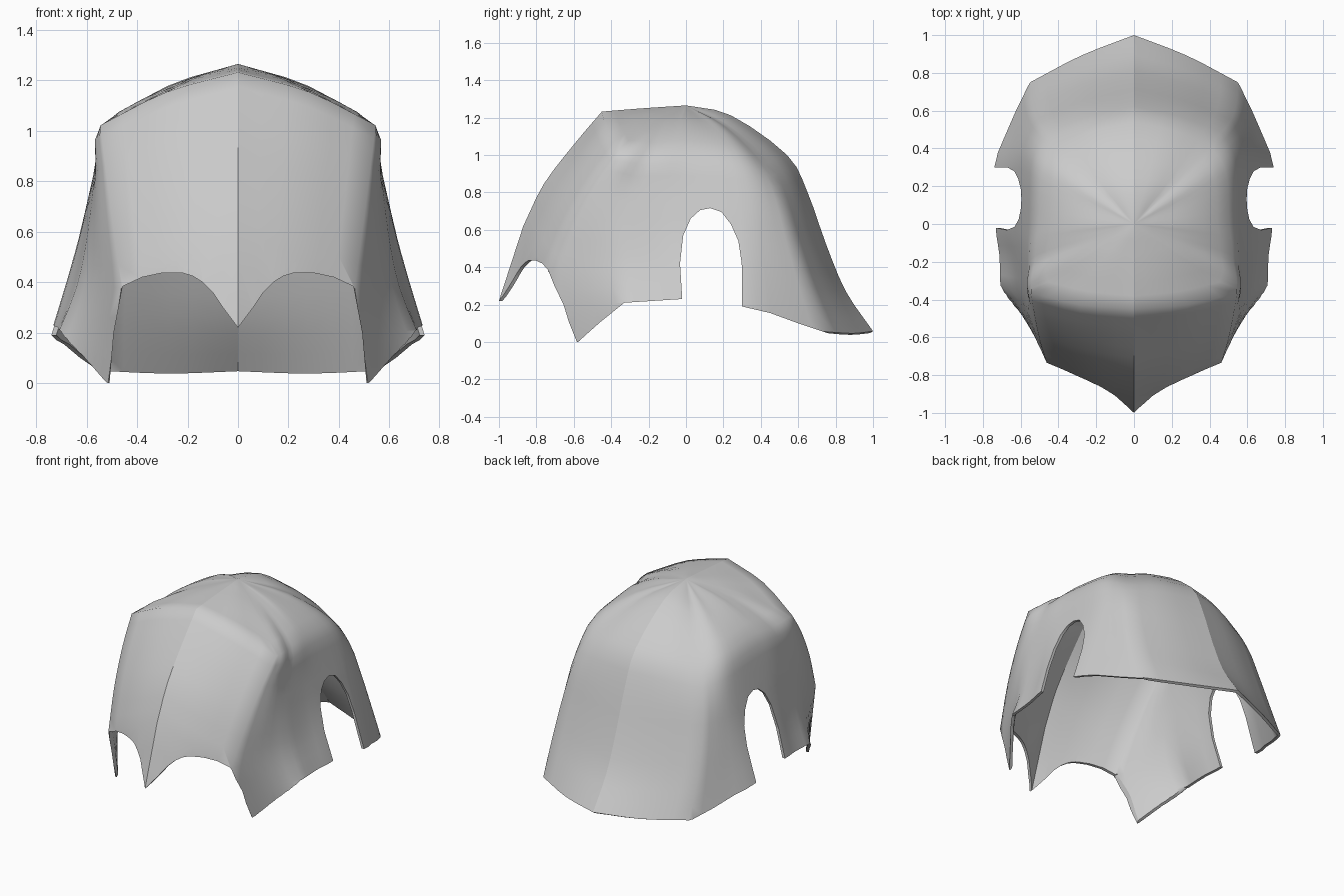
import bpy
import bmesh
from mathutils import Vector

if "Cube" in bpy.data.objects:
    bpy.data.objects.remove(bpy.data.objects["Cube"], do_unlink=True)

APEX = Vector((0, 0, 1.265))
STEPS = 3


def link(name, bm):
    mesh = bpy.data.meshes.new(name)
    bm.to_mesh(mesh)
    bm.free()
    obj = bpy.data.objects.new(name, mesh)
    bpy.context.collection.objects.link(obj)
    return obj


def spline(points, corners=()):
    """Smooth path through the points, with free ends and optional corners."""
    if corners:
        cut = corners[0]
        rest = [c - cut for c in corners[1:]]
        return spline(points[:cut + 1])[:-1] + spline(points[cut:], rest)
    ends = [2 * points[0] - points[1], *points, 2 * points[-1] - points[-2]]
    path = []
    for a, b, c, d in zip(ends, ends[1:], ends[2:], ends[3:]):
        for i in range(STEPS):
            t = i / STEPS
            path.append(b + (c - a) * t / 2
                        + (a - b * 2.5 + c * 2 - d / 2) * t ** 2
                        + ((b - c) * 3 + d - a) * t ** 3 / 2)
    return path + [points[-1]]


def between(first, second, bulges):
    """Rib halfway between two ribs, pushed outwards or inwards a little."""
    rib = []
    for a, b, bulge in zip(first, second, bulges):
        mid = (a + b) / 2
        rib.append(mid + (mid - Vector((0, 0, 0.6))).normalized() * bulge)
    return rib


def loft(bm, columns, corners=()):
    """Skin a patch across neighbouring rib paths."""
    grid = [[bm.verts.new(p) for p in spline(list(row), corners)] for row in zip(*columns)]
    for upper, lower in zip(grid, grid[1:]):
        for i in range(len(upper) - 1):
            bm.faces.new((upper[i], lower[i], lower[i + 1], upper[i + 1]))


def prism(name, outline, axis, start, end):
    """Extrude an outline of (across, up) pairs along x or y."""
    bm = bmesh.new()
    place = {"X": lambda d, u, v: (d, u, v), "Y": lambda d, u, v: (u, d, v)}[axis]
    face = bm.faces.new([bm.verts.new(place(start, u, v)) for u, v in outline])
    extruded = bmesh.ops.extrude_face_region(bm, geom=[face])["geom"]
    shift = Vector(place(end - start, 0, 0))
    bmesh.ops.translate(bm, vec=shift, verts=[g for g in extruded if isinstance(g, bmesh.types.BMVert)])
    bmesh.ops.recalc_face_normals(bm, faces=bm.faces)
    obj = link(name, bm)
    obj.hide_render = True
    return obj


# Ribs running from the crown down to the rim, on one half
front_ridge = [Vector((0, y, z)) for y, z in (
    (-.24, 1.249), (-.45, 1.232), (-.6, 1.055), (-.76, .845), (-.87, .62), (-1.01, .19))]
back_ridge = [Vector((0, y, z)) for y, z in (
    (.24, 1.212), (.54, 1), (.65, .8), (.75, .52), (.855, .27), (1, .058))]
brow_corner, front_side, mid_side, rear_side, back_corner = [
    [Vector(p) for p in rib] for rib in (
        ((.27, -.19, 1.178), (.545, -.365, 1.022), (.525, -.49, .86),
         (.497, -.62, .64), (.462, -.735, .38), (.515, -.583, 0)),
        ((.28, -.1, 1.172), (.525, -.2, 1.005), (.568, -.29, .82),
         (.595, -.34, .6), (.64, -.335, .38), (.738, -.32, .14)),
        ((.28, 0, 1.177), (.505, 0, 1.02), (.572, 0, .82),
         (.63, 0, .58), (.683, 0, .4), (.757, 0, .15)),
        ((.28, .12, 1.16), (.495, .23, 1), (.567, .28, .8),
         (.625, .3, .57), (.683, .3, .37), (.762, .3, .12)),
        ((.22, .22, 1.15), (.4, .42, .95), (.485, .51, .76),
         (.525, .575, .54), (.545, .655, .3), (.55, .75, .055)))]

# Face panel, running on below the eye line so the arches can be cut from it
face_corner = brow_corner[:-1] + [Vector((.3, -.85, 0))]
face_middle = between(front_ridge, face_corner, (.01, .035, .028, .022, .02, .02))
bm = bmesh.new()
loft(bm, [spline([APEX, *rib], (2, 5)) for rib in (front_ridge, face_middle, face_corner)])

# Cheek, side and back
cheek = between(brow_corner, front_side, (0, .01, .015, .012, 0, -.01))
temple = between(front_side, mid_side, (0, .004, .004, 0, -.005, -.012))
rear_quarter = between(rear_side, back_corner, (.01, .02, .02, .015, .015, .015))
back_middle = between(back_corner, back_ridge, (.008, .02, .02, .02, .02, .02))
columns = [spline([APEX, *brow_corner], (2, 5))]
columns += [spline([APEX, *rib]) for rib in (
    cheek, front_side, temple, mid_side, rear_side,
    rear_quarter, back_corner, back_middle, back_ridge)]
loft(bm, columns, (2, 7))

# Join the patches and mirror them into a whole shell
bmesh.ops.remove_doubles(bm, verts=bm.verts, dist=.0005)
bmesh.ops.mirror(bm, geom=bm.verts[:] + bm.edges[:] + bm.faces[:], axis="X", merge_dist=.0005)
bmesh.ops.recalc_face_normals(bm, faces=bm.faces)
if max(bm.faces, key=lambda f: f.calc_center_median().z).normal.z < 0:
    bmesh.ops.reverse_faces(bm, faces=bm.faces)
for edge in bm.edges:
    edge.smooth = any(abs(v.co.x) > .0005 for v in edge.verts)
helmet = link("helmet_shell", bm)

# Eye arches either side of the nose point
arch = [(.06, .3), (.1, .36), (.14, .4), (.18, .425), (.22, .437), (.3, .437),
        (.38, .42), (.457, .384), (.492, .2), (.509, 0), (.52, -.1)]
outline = [(0, .22), *arch, *[(-x, z) for x, z in reversed(arch)]]
eye_cutter = prism("eye_cutter", outline, "Y", -1.3, -.45)

# Cheek and neck rim with the ear openings
outline = [(-.59, -.1), (-.578, 0), (-.46, .105), (-.33, .21), (-.02, .23),
           (-.032, .42), (-.015, .57), (.025, .66), (.075, .705), (.13, .716),
           (.19, .695), (.24, .63), (.28, .54), (.298, .42), (.3, .19),
           (.45, .155), (.6, .1), (.75, .05), (.76, -.1)]
rim_cutter = prism("rim_cutter", outline, "X", -1.2, 1.2)

# Thickness and cuts
thickness = helmet.modifiers.new("thickness", "SOLIDIFY")
thickness.thickness = .018
thickness.offset = -1
for cutter in (eye_cutter, rim_cutter):
    cut = helmet.modifiers.new(cutter.name, "BOOLEAN")
    cut.operation = "DIFFERENCE"
    cut.solver = "EXACT"
    cut.object = cutter

bpy.ops.object.select_all(action="DESELECT")
helmet.select_set(True)
bpy.context.view_layer.objects.active = helmet
for name in [m.name for m in helmet.modifiers]:
    bpy.ops.object.modifier_apply(modifier=name)
for cutter in (eye_cutter, rim_cutter):
    bpy.data.objects.remove(cutter, do_unlink=True)
bpy.ops.object.shade_smooth_by_angle(angle=1)

# Plain grey finish
grey = bpy.data.materials.new("plain_grey")
grey.use_nodes = True
colour = (.6, .6, .6, 1)
grey.diffuse_color = colour
grey.node_tree.nodes["Principled BSDF"].inputs["Base Color"].default_value = colour
helmet.data.materials.clear()
helmet.data.materials.append(grey)
